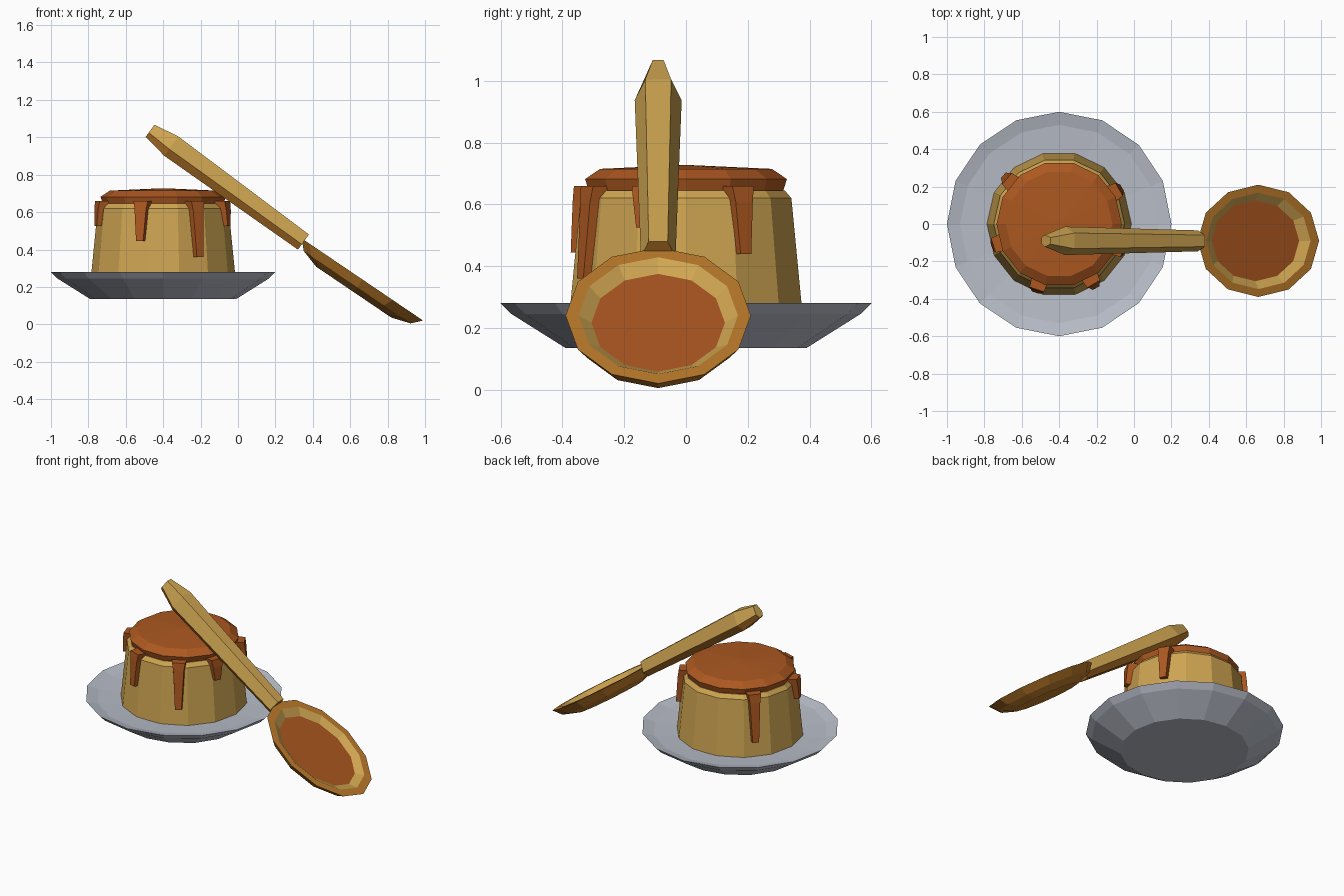
import bpy, bmesh, math
from mathutils import Vector, Matrix

cube = bpy.data.objects.get("Cube")
if cube:
    bpy.data.objects.remove(cube)


def material(name, rgb):
    col = [(c / 255) ** 2.2 for c in rgb] + [1.0]
    m = bpy.data.materials.new(name)
    m.diffuse_color = col
    m.use_nodes = True
    m.node_tree.nodes["Principled BSDF"].inputs["Base Color"].default_value = col
    return m


CUSTARD = material("custard yellow", (205, 163, 82))
CARAMEL = material("caramel brown", (170, 88, 37))
WOOD = material("amber wood", (186, 121, 46))
CHINA = material("pale grey china", (183, 188, 199))


def loft(name, rings, mats, rule=None, matrix=None):
    """Skin a stack of equal rings, cap both ends, colour each face by rule(band, face)."""
    bm = bmesh.new()
    loops = [[bm.verts.new(p) for p in ring] for ring in rings]
    bands = []
    n = len(rings[0])
    for b, (lo, hi) in enumerate(zip(loops, loops[1:])):
        for i in range(n):
            j = (i + 1) % n
            bands.append((b, bm.faces.new((lo[i], lo[j], hi[j], hi[i]))))
    bands.append((-1, bm.faces.new(loops[0][::-1])))
    bands.append((len(rings) - 1, bm.faces.new(loops[-1])))
    bmesh.ops.recalc_face_normals(bm, faces=bm.faces)
    bm.normal_update()
    if rule:
        for b, f in bands:
            f.material_index = rule(b, f)
    me = bpy.data.meshes.new(name)
    bm.to_mesh(me)
    bm.free()
    for m in mats:
        me.materials.append(m)
    ob = bpy.data.objects.new(name, me)
    bpy.context.collection.objects.link(ob)
    if matrix:
        ob.matrix_world = matrix
    return ob


def ellipse(rx, ry, z, sides):
    steps = [2 * math.pi * i / sides for i in range(sides)]
    return [(rx * math.cos(a), ry * math.sin(a), z) for a in steps]


def lathe(name, profile, sides, mat):
    rings = [ellipse(r, r, z, sides) for r, z in profile]
    return loft(name, rings, [mat], matrix=Matrix.Translation((-0.4, 0, 0)))


def slanted(origin, direction):
    """Frame with local x along direction, y kept level, z as the upper normal."""
    u = Vector(direction).normalized()
    y = Vector((0, 1, 0))
    m = Matrix((u, y, u.cross(y))).transposed().to_4x4()
    m.translation = origin
    return m


# Plate, pudding and caramel cap
lathe("plate", [(0.39, 0.135), (0.565, 0.245), (0.6, 0.28), (0.53, 0.262), (0.37, 0.25)], 16, CHINA)
lathe("pudding", [(0.387, 0.245), (0.35, 0.62), (0.328, 0.645)], 14, CUSTARD)
lathe("caramel_cap", [(0.32, 0.635), (0.335, 0.682), (0.285, 0.715), (0.02, 0.727)], 14, CARAMEL)

# Caramel drips: angle around the pudding and height of the tip
for i, (angle, tip) in enumerate([(30, 0.44), (139, 0.35), (198, 0.525),
                                  (251, 0.445), (300, 0.36), (338, 0.525)]):
    def section(z, width, inner, outer):
        h = width / 2
        return [(inner, -h, z), (outer, -h * 0.8, z), (outer, h * 0.8, z), (inner, h, z)]
    low = 0.354 + (0.62 - tip) * 0.09
    rings = [section(tip, 0.05, low - 0.03, low + 0.018),
             section(0.61, 0.08, 0.31, 0.377),
             section(0.66, 0.1, 0.29, 0.37)]
    place = Matrix.Translation((-0.4, 0, 0)) @ Matrix.Rotation(math.radians(angle), 4, "Z")
    loft("drip_%d" % (i + 1), rings, [CARAMEL], matrix=place)

# Spoon handle: six-sided bar, underside in darker wood
rings = []
for s, w, h in [(0, 0.032, 0.04), (0.14, 0.076, 0.064), (1.013, 0.056, 0.05)]:
    t = w * 0.55
    rings.append([(s, w, -h * 0.3), (s, t, h), (s, -t, h),
                  (s, -w, -h * 0.3), (s, -t, -h), (s, t, -h)])
loft("spoon_handle", rings, [CUSTARD, WOOD],
     rule=lambda b, f: 1 if b == 2 or (b >= 0 and f.normal.z < -0.1) else 0,
     matrix=slanted((-0.47, -0.09, 1.035), (0.82, 0, -0.595)))

# Spoon bowl: wooden shell and rim, yellow inner slope, caramel floor
LONG, WIDE = 0.392, 0.30
rings = [ellipse(LONG * k, WIDE * k, z, 12) for k, z in
         [(0.62, -0.082), (0.88, -0.05), (1.0, 0.0), (0.86, 0.0), (0.72, -0.028)]]
loft("spoon_bowl", rings, [WOOD, CUSTARD, CARAMEL],
     rule=lambda b, f: {3: 1, 4: 2}.get(b, 0),
     matrix=slanted((0.665, -0.09, 0.24), (0.65, 0, -0.44)))
